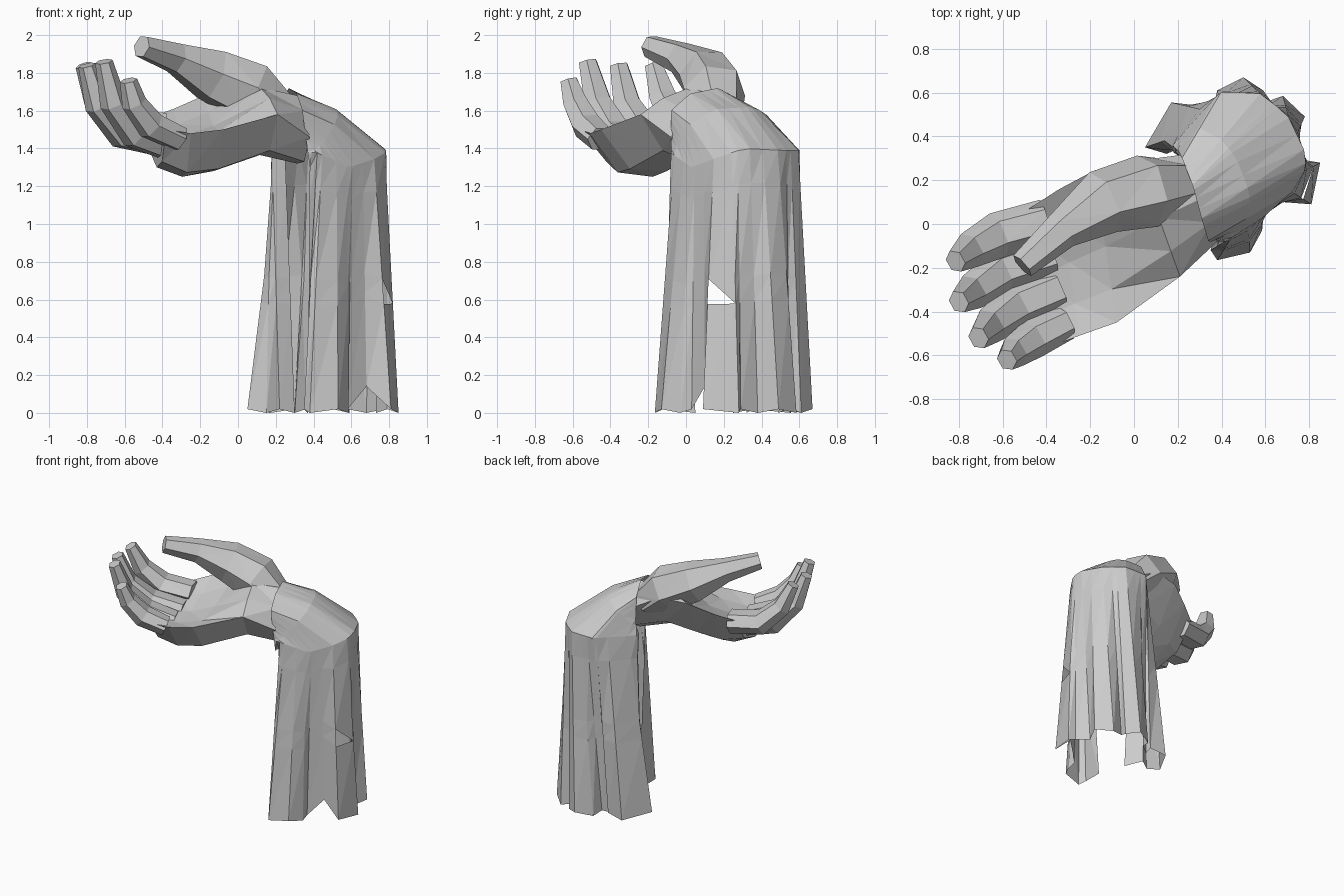
import bpy, bmesh
from math import cos, sin, pi
from mathutils import Vector as V

if "Cube" in bpy.data.objects:
    bpy.data.objects.remove(bpy.data.objects["Cube"])


def finish(bm, name, closed=False):
    bmesh.ops.recalc_face_normals(bm, faces=bm.faces)
    if closed and bm.calc_volume(signed=True) < 0:
        bmesh.ops.reverse_faces(bm, faces=bm.faces)
    me = bpy.data.meshes.new(name)
    bm.to_mesh(me)
    bm.free()
    ob = bpy.data.objects.new(name, me)
    bpy.context.collection.objects.link(ob)
    return ob


def loft(name, rings):
    """Closed, capped, triangulated skin through rings of equal count."""
    bm = bmesh.new()
    vs = [[bm.verts.new(p) for p in r] for r in rings]
    n = len(rings[0])
    for a, b in zip(vs, vs[1:]):
        for i in range(n):
            j = (i + 1) % n
            bm.faces.new((a[i], a[j], b[j], b[i]))
    for ring in (vs[0], vs[-1]):
        hub = bm.verts.new(sum((v.co for v in ring), V()) / n)
        for i in range(n):
            bm.faces.new((ring[i], ring[(i + 1) % n], hub))
    bmesh.ops.triangulate(bm, faces=bm.faces[:])
    return finish(bm, name, True)


def digit(name, path, radii, wide=1.0, sides=6):
    """Tapering six-sided finger; wide stretches it across the hand."""
    side = V((0.46, -0.89, 0))
    pts = [V(p) for p in path]
    rings = []
    for i, (p, r) in enumerate(zip(pts, radii)):
        t = (pts[min(i + 1, len(pts) - 1)] - pts[max(i - 1, 0)]).normalized()
        s = (side - t * side.dot(t)).normalized()
        n = t.cross(s)
        rings.append([p + r * (s * wide * cos(2 * pi * k / sides) + n * sin(2 * pi * k / sides))
                      for k in range(sides)])
    return loft(name, rings)


def along(poly, u):
    """Point at fraction u of a polyline's length."""
    pts = [V(p) for p in poly]
    seg = [(b - a).length for a, b in zip(pts, pts[1:])]
    d = u * sum(seg)
    for a, b, l in zip(pts, pts[1:], seg):
        if d <= l:
            return a.lerp(b, d / l)
        d -= l
    return pts[-1]


# Palm: cupped sections from thumb edge to little-finger edge
def section(a, b, top, bottom):
    a, b = V(a), V(b)
    fs = (0.22, 0.5, 0.78)
    up = [a.lerp(b, f) - V((0, 0, top * 4 * f * (1 - f))) for f in fs]
    low = [a.lerp(b, f) - V((0, 0, bottom * (4 * f * (1 - f)) ** 0.6)) for f in reversed(fs)]
    return [a, *up, b, *low]


palm = loft("hand", [
    section((0.25, 0.32, 1.56), (0.38, -0.08, 1.46), -0.17, 0.19),
    section((0.02, 0.29, 1.69), (0.21, -0.24, 1.58), -0.09, 0.27),
    section((-0.18, 0.245, 1.68), (-0.08, -0.45, 1.50), 0.07, 0.31),
    section((-0.34, 0.16, 1.61), (-0.25, -0.51, 1.48), 0.08, 0.295),
    section((-0.48, 0.07, 1.56), (-0.38, -0.56, 1.50), 0.06, 0.23)])

# Fingers and thumb, merged into the palm
finger_r = (0.085, 0.088, 0.07, 0.045)
digits = [
    digit("index_finger", [(-0.40, 0.013, 1.512), (-0.62, -0.05, 1.54), (-0.75, -0.12, 1.67), (-0.815, -0.17, 1.84)], finger_r, 1.2),
    digit("middle_finger", [(-0.38, -0.14, 1.43), (-0.61, -0.22, 1.48), (-0.74, -0.31, 1.63), (-0.80, -0.355, 1.84)], finger_r, 1.2),
    digit("ring_finger", [(-0.35, -0.30, 1.41), (-0.54, -0.38, 1.48), (-0.66, -0.465, 1.64), (-0.71, -0.52, 1.86)], finger_r, 1.2),
    digit("little_finger", [(-0.31, -0.45, 1.45), (-0.46, -0.525, 1.52), (-0.55, -0.585, 1.64), (-0.58, -0.62, 1.76)],
          (0.07, 0.078, 0.065, 0.045), 1.15),
    digit("thumb", [(0.21, 0.17, 1.57), (0.06, 0.15, 1.70), (-0.14, 0.10, 1.79), (-0.33, -0.03, 1.88), (-0.51, -0.19, 1.94)],
          (0.13, 0.17, 0.15, 0.088, 0.062))]
for d in digits:
    m = palm.modifiers.new("join_" + d.name, 'BOOLEAN')
    m.operation, m.object, m.solver = 'UNION', d, 'EXACT'
    m.use_self = True
bpy.context.view_layer.update()
dg = bpy.context.evaluated_depsgraph_get()
merged = bpy.data.meshes.new_from_object(palm.evaluated_get(dg))
palm.modifiers.clear()
palm.data = merged
for d in digits:
    bpy.data.objects.remove(d)

# Sleeve: folded hem, open under the wrist, rising to a shoulder and wrist rim
hem = [(0.37, 0.05), (0.35, -0.12), (0.38, -0.165), (0.53, -0.13), (0.585, -0.03), (0.58, 0.03),
       (0.68, 0.10), (0.81, 0.09), (0.85, 0.28), (0.79, 0.29), (0.73, 0.38), (0.78, 0.49),
       (0.68, 0.585), (0.58, 0.55), (0.59, 0.61), (0.50, 0.67), (0.38, 0.61), (0.36, 0.53),
       (0.30, 0.49), (0.30, 0.54), (0.17, 0.555), (0.05, 0.35), (0.15, 0.32), (0.22, 0.36), (0.30, 0.25)]
shoulder = [(0.38, -0.04, 1.30), (0.41, -0.085, 1.38), (0.59, 0.03, 1.30), (0.77, 0.19, 1.36), (0.79, 0.31, 1.40),
            (0.70, 0.50, 1.39), (0.57, 0.60, 1.39), (0.39, 0.60, 1.39), (0.23, 0.42, 1.38), (0.16, 0.34, 1.38),
            (0.25, 0.28, 1.36)]
rim = [(0.38, -0.08, 1.30), (0.34, -0.08, 1.60), (0.31, 0.02, 1.69), (0.27, 0.17, 1.72),
       (0.22, 0.30, 1.65), (0.20, 0.34, 1.48), (0.19, 0.33, 1.37)]
cum = [0.0]
for p, q in zip(hem, hem[1:]):
    cum.append(cum[-1] + (V(q) - V(p)).length)
columns = []
for i, (x, y) in enumerate(hem):
    u = cum[i] / cum[-1]
    s, r = along(shoulder, u), along(rim, u)
    h = V((x, y, 0.14 if i == 6 else 0.02 * (i % 2)))
    bulge = V((0, 0, 0.05 * sin(pi * u)))
    wall = [h.lerp(s, f) for f in (0.42, 0.52, 0.87)]
    columns.append([h, *wall, s, s.lerp(r, 0.55) + bulge, r])

bm = bmesh.new()
grid = [[bm.verts.new(p) for p in c] for c in columns]
for i in range(len(grid) - 1):
    for k in range(6):
        a, b, c, d = grid[i][k], grid[i + 1][k], grid[i + 1][k + 1], grid[i][k + 1]
        if (i, k) == (7, 1):          # small tear in the cloth
            bm.faces.new((b, c, d))
        else:
            bm.faces.new((a, b, c))
            bm.faces.new((a, c, d))
bmesh.ops.remove_doubles(bm, verts=bm.verts[:], dist=0.002)
finish(bm, "draped_sleeve")
